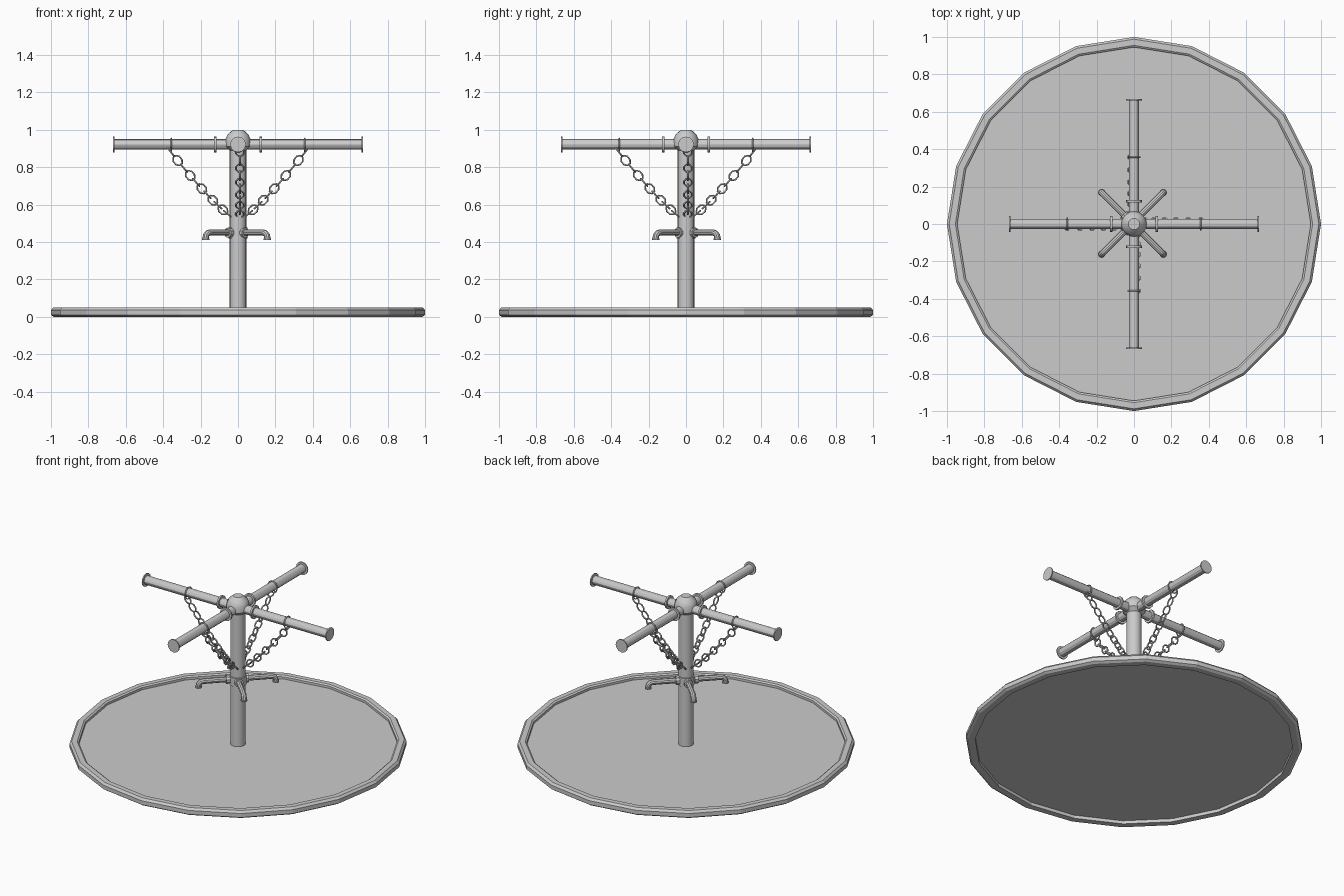
import bpy, bmesh
from math import pi, sin, cos, radians
from mathutils import Matrix, Vector

if "Cube" in bpy.data.objects:
    bpy.data.objects.remove(bpy.data.objects["Cube"])


def finish(name, bm, smooth=True):
    bmesh.ops.recalc_face_normals(bm, faces=bm.faces)
    me = bpy.data.meshes.new(name)
    bm.to_mesh(me)
    bm.free()
    ob = bpy.data.objects.new(name, me)
    bpy.context.collection.objects.link(ob)
    if smooth:
        bpy.ops.object.select_all(action='DESELECT')
        ob.select_set(True)
        bpy.context.view_layer.objects.active = ob
        bpy.ops.object.shade_smooth_by_angle(angle=radians(30))
    return ob


def skin(bm, loops, closed=False, caps=True):
    """Bridge a list of vertex-position loops with quads."""
    vs = [[bm.verts.new(p) for p in lp] for lp in loops]
    n, m = len(vs), len(vs[0])
    for i in range(n if closed else n - 1):
        a, b = vs[i], vs[(i + 1) % n]
        for j in range(m):
            k = (j + 1) % m
            bm.faces.new((a[j], a[k], b[k], b[j]))
    if caps and not closed:
        bm.faces.new(vs[0])
        bm.faces.new(vs[-1])


def lathe(bm, profile, sides, M=Matrix(), closed=False):
    """Revolve (radius, height) points about local z."""
    loops = [[M @ Vector((r * cos(2 * pi * j / sides), r * sin(2 * pi * j / sides), z))
              for j in range(sides)] for r, z in profile]
    skin(bm, loops, closed)


def link(bm, M, rx, ry, wire, segs=8, sides=5):
    """Closed oval ring in the local xy plane."""
    loops = []
    for i in range(segs):
        a = 2 * pi * (i + 0.5) / segs
        loops.append([M @ Vector(((rx + wire * cos(b)) * cos(a),
                                  (ry + wire * cos(b)) * sin(a), wire * sin(b)))
                      for b in (2 * pi * j / sides for j in range(sides))])
    skin(bm, loops, closed=True)


ALONG_X = Matrix.Rotation(pi / 2, 4, 'Y')

# Base: 20-sided rim and thin recessed floor
bm = bmesh.new()
lathe(bm, [(0.945, 0), (0.985, 0), (1, 0.01), (1, 0.036), (0.988, 0.05),
           (0.955, 0.05), (0.945, 0.043)], 20, closed=True)
finish("base_rim", bm, False)
bm = bmesh.new()
lathe(bm, [(0.95, 0.021), (0.95, 0.028)], 20)
finish("base_floor", bm, False)

# Centre post and domed hub
bm = bmesh.new()
lathe(bm, [(0.045, 0.024), (0.045, 0.91)], 16)
finish("post", bm)
bm = bmesh.new()
lathe(bm, [(0.045, 0.89), (0.068, 0.912), (0.068, 0.947), (0.056, 0.975), (0.03, 0.998)], 16)
finish("hub", bm)

# Collar that holds the handles
bm = bmesh.new()
lathe(bm, [(0.051, 0.42), (0.051, 0.477)], 16)
finish("handle_collar", bm)

AZ = 0.922  # arm axis height
for n in range(4):
    turn = Matrix.Rotation(n * pi / 2, 4, 'Z')

    # Arm pipe with inner collar and end flange
    bm = bmesh.new()
    M = turn @ Matrix.Translation((0, 0, AZ)) @ ALONG_X
    lathe(bm, [(0.028, 0.03), (0.028, 0.663)], 12, M)
    lathe(bm, [(0.042, 0.116), (0.042, 0.127)], 12, M)
    lathe(bm, [(0.042, 0.661), (0.042, 0.668)], 12, M)
    finish(f"arm_{n + 1}", bm)

    # Chain: loop over the arm, then alternating links down to the post
    bm = bmesh.new()
    off = 0.01
    link(bm, turn @ Matrix.Translation((0.358, 0, AZ - 0.004)) @ ALONG_X, 0.038, 0.034, 0.004, 12)
    a, c, b = Vector((0.358, off, 0.88)), Vector((0.18, off, 0.655)), Vector((0.055, off, 0.55))
    count = 11
    for i in range(count):
        t = i / (count - 1)
        p = a * (1 - t) ** 2 + c * 2 * t * (1 - t) + b * t * t
        d = ((c - a) * (1 - t) + (b - c) * t).normalized()
        side = Vector((0, 1, 0))
        if i % 2:
            side = d.cross(side)
        nrm = d.cross(side)
        R = Matrix((d, side, nrm)).transposed().to_4x4()
        link(bm, turn @ Matrix.Translation(p) @ R, 0.029, 0.022, 0.005)
    finish(f"chain_{n + 1}", bm)

    # Bent handle pipe on the diagonal, with flange and end lip
    bm = bmesh.new()
    M = Matrix.Translation((-0.008, 0.003, 0)) @ Matrix.Rotation(pi / 4 + n * pi / 2, 4, 'Z')
    path = [(0.03, 0.45, 0), (0.205, 0.45, 0), (0.22, 0.446, 30),
            (0.23, 0.436, 60), (0.233, 0.425, 90), (0.233, 0.412, 90)]
    loops = []
    for x, z, ang in path:
        R = M @ Matrix.Translation((x, 0, z)) @ Matrix.Rotation(radians(ang), 4, 'Y')
        loops.append([R @ Vector((0, 0.017 * cos(q), 0.017 * sin(q)))
                      for q in (2 * pi * j / 10 for j in range(10))])
    skin(bm, loops)
    lathe(bm, [(0.027, 0.045), (0.027, 0.068)], 10, M @ Matrix.Translation((0, 0, 0.45)) @ ALONG_X)
    lathe(bm, [(0.02, 0.411), (0.02, 0.42)], 10, M @ Matrix.Translation((0.233, 0, 0)))
    finish(f"handle_{n + 1}", bm)
